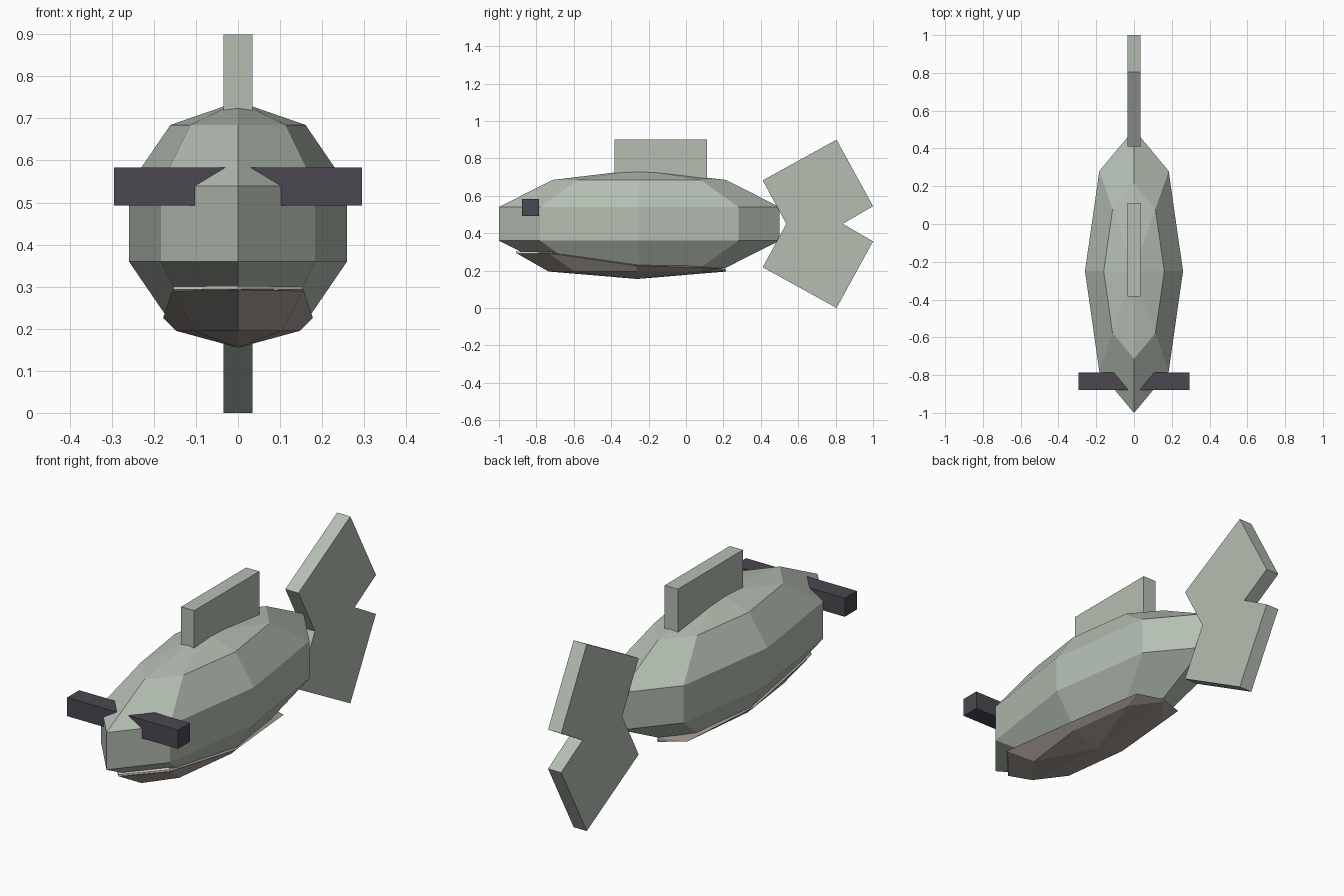
import bpy, bmesh
from math import sin, cos, pi

if "Cube" in bpy.data.objects:
    bpy.data.objects.remove(bpy.data.objects["Cube"])


def material(name, rgb):
    m = bpy.data.materials.new(name)
    m.diffuse_color = (*rgb, 1)
    m.use_nodes = True
    m.node_tree.nodes["Principled BSDF"].inputs["Base Color"].default_value = m.diffuse_color
    return m


SKIN = material("skin", (0.46, 0.52, 0.45))
BELLY = material("belly", (0.38, 0.34, 0.31))
DARK = material("dark", (0.07, 0.065, 0.08))
CREAM = material("cream", (0.85, 0.8, 0.7))


def finish(name, bm, mat):
    bmesh.ops.recalc_face_normals(bm, faces=bm.faces)
    me = bpy.data.meshes.new(name)
    bm.to_mesh(me)
    bm.free()
    me.materials.append(mat)
    ob = bpy.data.objects.new(name, me)
    bpy.context.collection.objects.link(ob)
    return ob


def box(name, lo, hi, mat):
    bm = bmesh.new()
    bmesh.ops.create_cube(bm, size=1)
    for v in bm.verts:
        v.co = [(a + b) / 2 + c * (b - a) for a, b, c in zip(lo, hi, v.co)]
    return finish(name, bm, mat)


def prism(name, points, offset, mat):
    """Extrude a flat polygon by an offset."""
    bm = bmesh.new()
    face = bm.faces.new([bm.verts.new(p) for p in points])
    ext = bmesh.ops.extrude_face_region(bm, geom=[face], use_keep_orig=True)
    verts = [g for g in ext["geom"] if isinstance(g, bmesh.types.BMVert)]
    bmesh.ops.translate(bm, verts=verts, vec=offset)
    return finish(name, bm, mat)


# Body: coarse sphere stretched along y, with a vertex at the nose
bm = bmesh.new()
bmesh.ops.create_uvsphere(bm, u_segments=8, v_segments=5, radius=1)
for v in bm.verts:
    v.co = (v.co.x * 0.273, v.co.y * 0.789 - 0.25, v.co.z * 0.29 + 0.45)
finish("body", bm, SKIN)

# Lower jaw: tilted rim, narrower ring and a bottom point
half_rim = [(0, -0.91, 0.295), (0.155, -0.735, 0.293), (0.178, -0.27, 0.226),
            (0.125, 0.17, 0.212), (0, 0.21, 0.21)]
rim = half_rim + [(-x, y, z) for x, y, z in half_rim[-2:0:-1]]
bm = bmesh.new()
top = [bm.verts.new(p) for p in rim]
low = [bm.verts.new((0.147 * sin(i * pi / 4), -0.26 - 0.475 * cos(i * pi / 4), 0.195))
       for i in range(8)]
tip = bm.verts.new((0, -0.26, 0.155))
bm.faces.new(top)
for i in range(8):
    j = (i + 1) % 8
    bm.faces.new((top[i], top[j], low[j], low[i]))
    bm.faces.new((low[i], low[j], tip))
finish("lower_jaw", bm, BELLY)

# Teeth strip lying on the jaw rim
prism("teeth", [(0, -0.908, 0.292), (0.153, -0.735, 0.29), (0, -0.6, 0.29),
                (-0.153, -0.735, 0.29)], (0, 0, 0.01), CREAM)

# Eyes: one bar through the head
box("eyes", (-0.295, -0.878, 0.493), (0.295, -0.787, 0.583), DARK)

# Back fin
box("back_fin", (-0.035, -0.383, 0.6), (0.035, 0.112, 0.9), SKIN)

# Tail fin: mirrored upper half profile
upper = [(0.536, 0), (0.41, 0.232), (0.805, 0.45), (1.0, 0.094)]
outline = upper + [(0.838, 0)] + [(y, -z) for y, z in upper[:0:-1]]
prism("tail_fin", [(-0.035, y, 0.45 + z) for y, z in outline], (0.07, 0, 0), SKIN)
